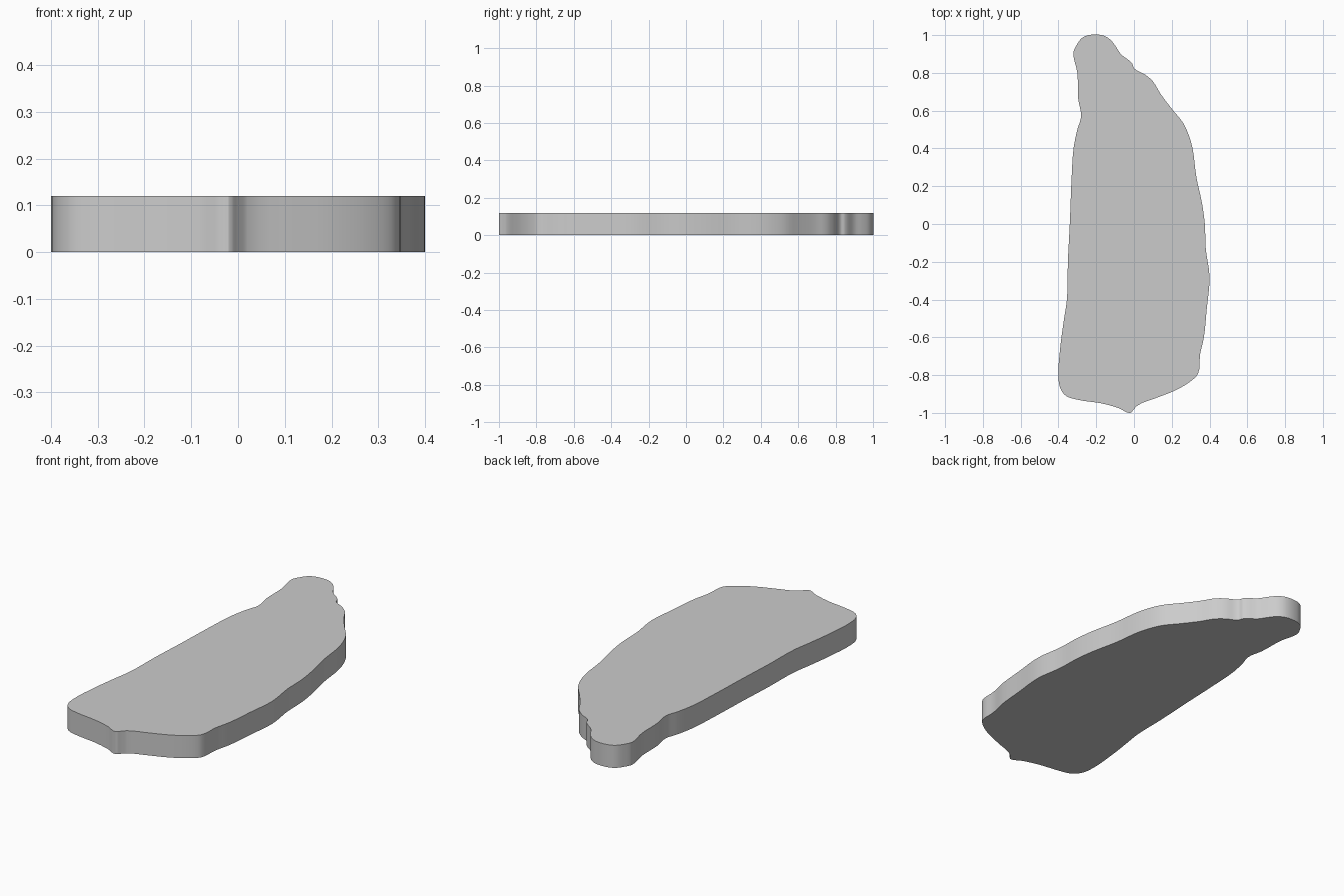
import bpy
import bmesh
import math
from mathutils import Vector

THICKNESS = 0.12
STEPS = 4  # curve steps between neighbouring outline points

# Outline of the slab in hundredths of a unit, clockwise from the narrow tip
RIGHT_EDGE = [
    (-24, 100), (-17, 100), (-13, 98), (-10, 94.5), (-7, 90), (-1, 85),
    (0, 82.5), (6, 79), (10, 75.5), (14, 69), (20, 61), (26, 53.5), (29, 47),
    (31, 40), (33, 25), (36, 11), (37.5, 0), (38, -13), (40, -28),
    (38.5, -45), (37, -60), (35, -69), (34, -79),
]
FRONT_EDGE = [
    (31, -82.5), (22, -88), (12, -92), (2, -96), (0, -98), (-2, -100),
    (-8, -97.5), (-17, -95), (-30, -93), (-36, -91), (-39, -87),
]
LEFT_EDGE = [
    (-40, -81), (-39, -65), (-37, -50), (-35.5, -40), (-35, -20), (-34, 0),
    (-33, 25), (-32, 40), (-30, 50), (-28, 57), (-29.5, 66), (-30, 80),
    (-32, 91), (-30.5, 94.5), (-27.5, 98.5),
]


def make_material(name, colour):
    material = bpy.data.materials.new(name)
    material.use_nodes = True
    material.diffuse_color = colour
    shader = next(n for n in material.node_tree.nodes if n.type == 'BSDF_PRINCIPLED')
    shader.inputs["Base Color"].default_value = colour
    return material


def smooth_loop(points, steps):
    """Closed curve through the points, with tangents scaled to uneven spacing."""
    count = len(points)
    tangents = []
    for i, point in enumerate(points):
        before = point - points[i - 1]
        after = points[(i + 1) % count] - point
        direction = (before.normalized() + after.normalized()).normalized()
        tangents.append(direction)
    result = []
    for i, start in enumerate(points):
        j = (i + 1) % count
        end = points[j]
        reach = (end - start).length / 3
        handle_a = start + tangents[i] * reach
        handle_b = end - tangents[j] * reach
        for step in range(steps):
            t = step / steps
            a = start.lerp(handle_a, t)
            b = handle_a.lerp(handle_b, t)
            c = handle_b.lerp(end, t)
            result.append(a.lerp(b, t).lerp(b.lerp(c, t), t))
    return result


def extrude_outline(name, outline, height, material):
    """Flat outline raised into a solid slab with vertical walls."""
    bm = bmesh.new()
    base = bm.faces.new([bm.verts.new((p.x, p.y, 0)) for p in outline])
    raised = bmesh.ops.extrude_face_region(bm, geom=[base], use_keep_orig=True)
    top_verts = [g for g in raised["geom"] if isinstance(g, bmesh.types.BMVert)]
    bmesh.ops.translate(bm, verts=top_verts, vec=(0, 0, height))
    bmesh.ops.recalc_face_normals(bm, faces=bm.faces)
    mesh = bpy.data.meshes.new(name)
    bm.to_mesh(mesh)
    bm.free()
    mesh.materials.append(material)
    obj = bpy.data.objects.new(name, mesh)
    bpy.context.collection.objects.link(obj)
    return obj


default_cube = bpy.data.objects.get("Cube")
if default_cube:
    bpy.data.objects.remove(default_cube, do_unlink=True)

# Slab body
grey = make_material("plain grey", (0.6, 0.6, 0.6, 1))
corners = [Vector(p) / 100 for p in RIGHT_EDGE + FRONT_EDGE + LEFT_EDGE]
slab = extrude_outline("slab", smooth_loop(corners, STEPS), THICKNESS, grey)

# Smooth walls with crisp rims
bpy.ops.object.select_all(action='DESELECT')
slab.select_set(True)
bpy.context.view_layer.objects.active = slab
bpy.ops.object.shade_smooth_by_angle(angle=math.radians(30))
